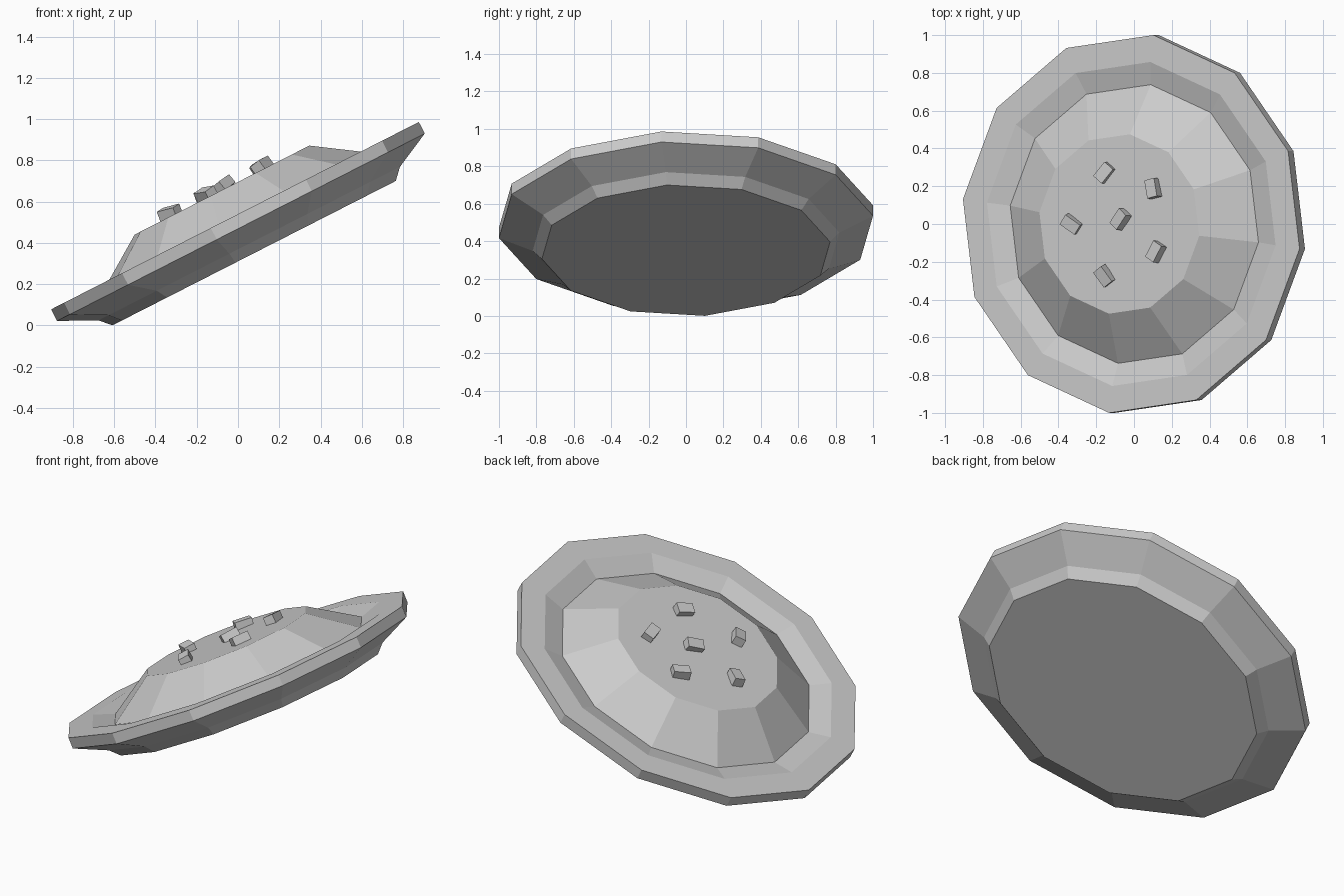
import bpy, bmesh
from math import radians, cos, sin
from mathutils import Matrix, Euler

if "Cube" in bpy.data.objects:
    bpy.data.objects.remove(bpy.data.objects["Cube"])

# Whole dish is tilted 27 degrees; local origin is the centre of the rim's top
TILT = Matrix.Translation((-0.0145, 0, 0.532)) @ Matrix.Rotation(radians(-27), 4, 'Y')
SIDES, START = 12, radians(-7.5)


def finish(name, bm, matrix):
    bmesh.ops.recalc_face_normals(bm, faces=bm.faces)
    mesh = bpy.data.meshes.new(name)
    bm.to_mesh(mesh)
    bm.free()
    ob = bpy.data.objects.new(name, mesh)
    bpy.context.collection.objects.link(ob)
    ob.matrix_world = matrix
    return ob


def lathe(name, profile):
    """Twelve-sided solid from (radius, height) rings, capped at both ends."""
    bm = bmesh.new()
    rings = []
    for r, z in profile:
        rings.append([bm.verts.new((r * cos(START + radians(30 * k)),
                                    r * sin(START + radians(30 * k)), z))
                      for k in range(SIDES)])
    for a, b in zip(rings, rings[1:]):
        for k in range(SIDES):
            n = (k + 1) % SIDES
            bm.faces.new((a[k], a[n], b[n], b[k]))
    bm.faces.new(rings[0])
    bm.faces.new(rings[-1])
    return finish(name, bm, TILT)


# Plate: base, flared underside, rim edge, flat rim, shallow well
lathe("plate", [(0.777, -0.204), (0.827, -0.152), (1.0086, -0.063),
                (1.0086, 0), (0.865, 0), (0.735, -0.04)])

# Flat-topped mound of food
lathe("food_mound", [(0.744, -0.036), (0.479, 0.139)])

# Chunks on the mound: top-view x, y, then yaw and small tilts in degrees
chunks = [(-0.16, 0.272, 50, 6, 5), (0.097, 0.188, -77, 5, -5),
          (-0.335, 0.0, -35, 4, 10), (-0.075, 0.025, 52, -12, -5),
          (0.112, -0.147, 60, -10, 0), (-0.16, -0.275, -55, 8, 10)]
for i, (x, y, yaw, tx, ty) in enumerate(chunks):
    bm = bmesh.new()
    bmesh.ops.create_cube(bm, size=1, matrix=Matrix.Diagonal((0.098, 0.062, 0.05, 1)))
    spot = Matrix.Translation(((x + 0.09) / 0.891, y, 0.157))
    turn = Euler((radians(tx), radians(ty), radians(yaw))).to_matrix().to_4x4()
    finish(f"food_chunk_{i + 1}", bm, TILT @ spot @ turn)
